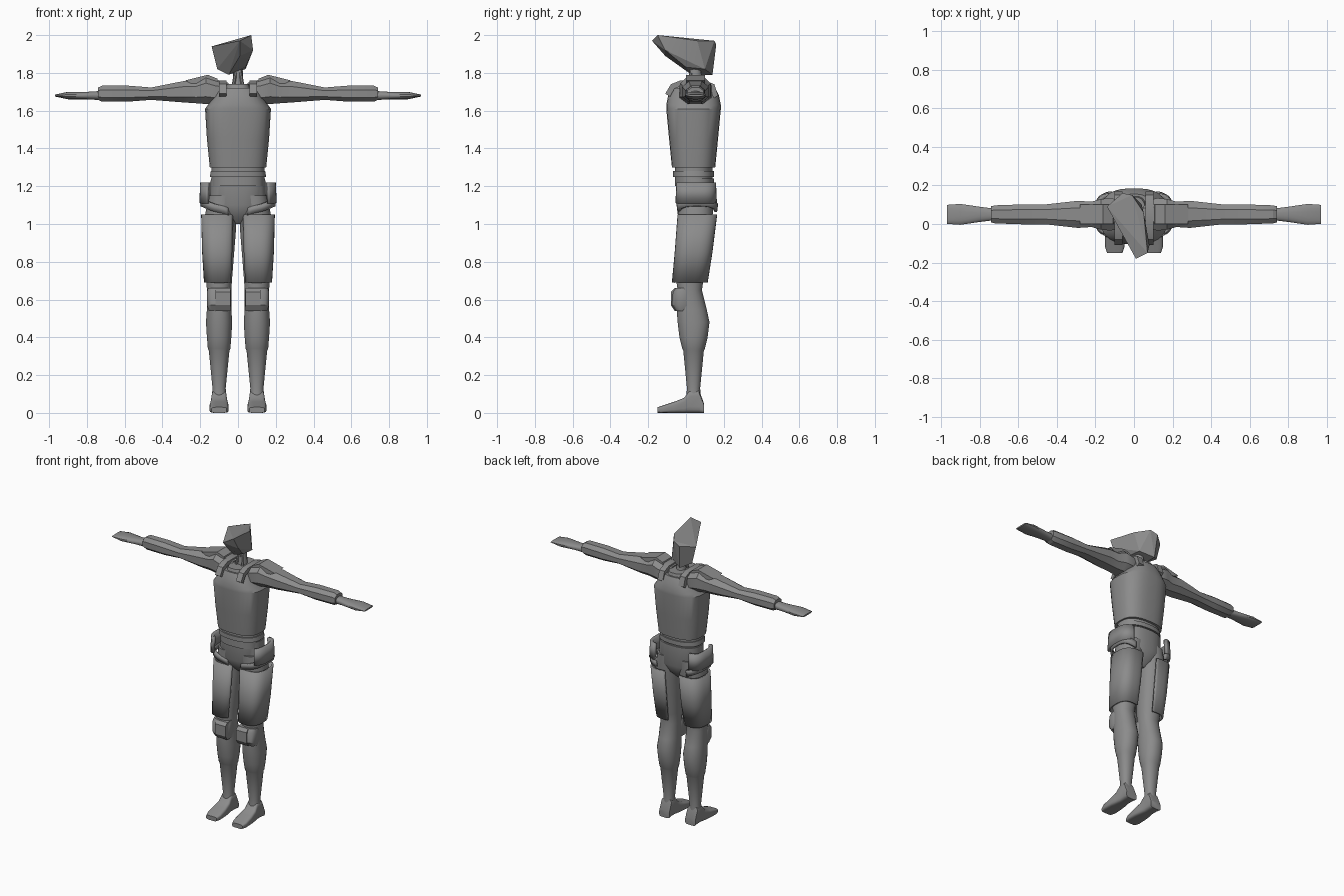
import bpy, bmesh
from math import sin, cos, radians, copysign
from mathutils import Vector

cube = bpy.data.objects.get("Cube")
if cube:
    bpy.data.objects.remove(cube)

shade = (.26, .26, .26, 1)
grey = bpy.data.materials.new("plain grey")
grey.use_nodes = True
grey.diffuse_color = shade
grey.node_tree.nodes["Principled BSDF"].inputs["Base Color"].default_value = shade


def finish(name, bm, mirror=False, angle=32, thickness=0):
    mesh = bpy.data.meshes.new(name)
    bm.to_mesh(mesh)
    bm.free()
    mesh.materials.append(grey)
    mesh.shade_smooth()
    mesh.set_sharp_from_angle(angle=radians(angle))
    part = bpy.data.objects.new(name, mesh)
    bpy.context.collection.objects.link(part)
    if thickness:
        solid = part.modifiers.new("thickness", 'SOLIDIFY')
        solid.thickness = thickness
        solid.offset = -1
    if mirror:
        part.modifiers.new("other side", 'MIRROR').use_mirror_merge = False


def ring(at, width, depth, shift=0, rise=0):
    """One cross-section: its place on the axis, its size and its offset."""
    return at, Vector((width, depth)) / 2, Vector((shift, rise))


def superpoint(angle, power):
    return Vector([copysign(abs(f(angle)) ** (2 / power), f(angle)) for f in (cos, sin)])


def loft(name, axis, centre, rings, sides=24, power=2.4, arc=None, tilt=0, **style):
    """Skin cross-sections along an axis; an arc in degrees gives an open plate."""
    bm = bmesh.new()
    start, end = arc or (180 / sides, 360 + 180 / sides)
    rows = []
    for at, half, offset in rings:
        row = []
        for i in range(sides + bool(arc)):
            angle = radians(start + (end - start) * i / sides)
            u, v = Vector(centre) + offset + half * superpoint(angle, power)
            place = {'x': (at, u, v), 'y': (u, at, v), 'z': (u, v, at + tilt * cos(angle))}
            row.append(bm.verts.new(place[axis]))
        rows.append(row)
    for low, high in zip(rows, rows[1:]):
        for i in range(sides):
            j = (i + 1) % len(low)
            bm.faces.new((low[i], low[j], high[j], high[i]))
    if not arc:
        bm.faces.new(rows[0])
        bm.faces.new(rows[-1])
        bmesh.ops.recalc_face_normals(bm, faces=bm.faces)
    finish(name, bm, **style)


def hull(name, points, **style):
    """Faceted solid around a few corner points."""
    bm = bmesh.new()
    for point in points:
        bm.verts.new(point)
    bmesh.ops.convex_hull(bm, input=bm.verts)
    bmesh.ops.dissolve_limit(bm, angle_limit=radians(4), verts=bm.verts, edges=bm.edges)
    finish(name, bm, angle=12, **style)


def strap(name, path, left, right, depth, **style):
    """Band of constant width that follows a (y, z) path over the shoulder."""
    bm = bmesh.new()
    middle = Vector((.04, 1.6))
    rows = []
    for point in map(Vector, path):
        inner = point + (middle - point).normalized() * depth
        corners = (left, point), (right, point), (right, inner), (left, inner)
        rows.append([bm.verts.new((x, *spot)) for x, spot in corners])
    for near, far in zip(rows, rows[1:]):
        for i in range(4):
            j = (i + 1) % 4
            bm.faces.new((near[i], near[j], far[j], far[i]))
    bm.faces.new(rows[0])
    bm.faces.new(rows[-1])
    bmesh.ops.recalc_face_normals(bm, faces=bm.faces)
    finish(name, bm, **style)


# Head: faceted wedge, turned and tipped to one side
snout = [(.01, -.18, 1.97), (.07, -.15, 2), (.08, -.11, 1.92), (.01, -.11, 1.89)]
crown = [(.05, .06, 1.97), (-.01, .15, 1.97), (-.06, .16, 1.95), (-.14, .09, 1.94)]
chin = [(-.11, .09, 1.82), (-.05, .14, 1.79), (.04, .1, 1.82), (-.05, .03, 1.79), (.04, 0, 1.83)]
hull("head", snout + crown + chin)

# Neck with side tubes
loft("neck", 'z', (0, .05), [
    ring(at=1.68, width=.1, depth=.1),
    ring(at=1.74, width=.06, depth=.07),
    ring(at=1.83, width=.05, depth=.06)], sides=12, power=2)
loft("neck_tubes", 'z', (.03, .01), [
    ring(at=1.7, width=.02, depth=.02),
    ring(at=1.82, width=.02, depth=.02, shift=-.02, rise=.02)], sides=8, power=2, mirror=True)

# Torso armour, shoulder straps and collar
loft("torso", 'z', (0, .04), [
    ring(at=1.3, width=.3, depth=.23),
    ring(at=1.45, width=.33, depth=.26),
    ring(at=1.61, width=.35, depth=.29),
    ring(at=1.63, width=.32, depth=.29),
    ring(at=1.68, width=.25, depth=.27),
    ring(at=1.72, width=.2, depth=.23)], sides=32, power=2.7)
strap("shoulder_straps", [(-.11, 1.69), (-.08, 1.74), (-.03, 1.76), (.1, 1.76), (.15, 1.74), (.17, 1.68)],
      left=.06, right=.1, depth=.03, mirror=True)
loft("collar", 'z', (0, .04), [
    ring(at=1.7, width=.15, depth=.22),
    ring(at=1.74, width=.12, depth=.2)], sides=16, power=3)

# Arms: octagonal sleeves with flat hands
loft("arms", 'x', (.05, 1.69), [
    ring(at=.05, width=.14, depth=.1, rise=.01),
    ring(at=.12, width=.18, depth=.14, rise=.01),
    ring(at=.17, width=.17, depth=.16, rise=.02),
    ring(at=.22, width=.14, depth=.13, rise=.01),
    ring(at=.29, width=.15, depth=.12, rise=.01),
    ring(at=.46, width=.11, depth=.07),
    ring(at=.58, width=.11, depth=.09),
    ring(at=.72, width=.1, depth=.09),
    ring(at=.74, width=.09, depth=.07)], sides=8, angle=24, mirror=True)
loft("hands", 'x', (.05, 1.68), [
    ring(at=.72, width=.06, depth=.05),
    ring(at=.8, width=.08, depth=.04),
    ring(at=.9, width=.11, depth=.04),
    ring(at=.97, width=.1, depth=.01)], sides=16, mirror=True)
cap_outline = [(.1, 1.74), (.11, 1.77), (.16, 1.79), (.2, 1.78), (.28, 1.76), (.24, 1.74)]
hull("shoulder_caps", [(x, y, z) for y in (0, .1) for x, z in cap_outline], mirror=True)

# Waist, belt and pelvis
loft("waist", 'z', (0, .04), [
    ring(at=1.2, width=.28, depth=.2),
    ring(at=1.32, width=.28, depth=.2)])
loft("belt", 'z', (0, .04), [
    ring(at=1.25, width=.3, depth=.22),
    ring(at=1.28, width=.29, depth=.22)])
loft("pelvis", 'z', (0, .05), [
    ring(at=1, width=.06, depth=.07),
    ring(at=1.04, width=.18, depth=.15),
    ring(at=1.1, width=.3, depth=.2),
    ring(at=1.24, width=.29, depth=.2)])

# Legs: ankle, calf, knee and thigh as one smooth form
loft("legs", 'z', (.1, .04), [
    ring(at=.08, width=.08, depth=.08),
    ring(at=.13, width=.07, depth=.07),
    ring(at=.33, width=.11, depth=.11),
    ring(at=.34, width=.12, depth=.12),
    ring(at=.4, width=.13, depth=.15),
    ring(at=.48, width=.14, depth=.17),
    ring(at=.55, width=.13, depth=.16, rise=-.01),
    ring(at=.65, width=.13, depth=.13, rise=-.02),
    ring(at=.72, width=.14, depth=.15, rise=-.02),
    ring(at=.97, width=.18, depth=.18, rise=.01),
    ring(at=1.15, width=.15, depth=.19, shift=-.02, rise=.01)], power=2.2, mirror=True)

# Outer thigh plates, hip straps and hip plates
loft("thigh_plates", 'z', (.1, .05), [
    ring(at=.69, width=.16, depth=.19, rise=-.03),
    ring(at=.85, width=.18, depth=.2, rise=-.01),
    ring(at=1.05, width=.19, depth=.21, rise=.01)],
    arc=(-135, 112), thickness=.012, power=2.7, mirror=True)
loft("hip_straps", 'z', (.1, .06), [
    ring(at=1.06, width=.2, depth=.21),
    ring(at=1.1, width=.19, depth=.22)],
    arc=(-115, 85), tilt=.035, thickness=.015, power=2.7, mirror=True)
loft("hip_plates", 'z', (.1, .05), [
    ring(at=1.11, width=.21, depth=.23),
    ring(at=1.22, width=.2, depth=.22)],
    arc=(-62, 80), thickness=.022, power=3, mirror=True)

# Knee pads with a raised front block
loft("knee_pads", 'z', (.1, -.02), [
    ring(at=.54, width=.11, depth=.07),
    ring(at=.57, width=.13, depth=.11),
    ring(at=.64, width=.13, depth=.1),
    ring(at=.66, width=.12, depth=.07)], sides=16, power=3, mirror=True)
block_outline = [(0, .54), (-.06, .54), (-.08, .57), (-.08, .64), (-.06, .66), (0, .66)]
hull("knee_blocks", [(x, y, z) for x in (.04, .12) for y, z in block_outline], mirror=True)

# Feet: sections that all rest on the ground
foot_sections = [(-.15, .08, .03), (-.12, .1, .04), (-.06, .1, .06), (-.01, .09, .08),
                 (.02, .08, .12), (.07, .08, .12), (.095, .08, .05)]
loft("feet", 'y', (.1, 0), [ring(at=y, width=width, depth=height, rise=height / 2)
                            for y, width, height in foot_sections], sides=20, power=4.5, mirror=True)
